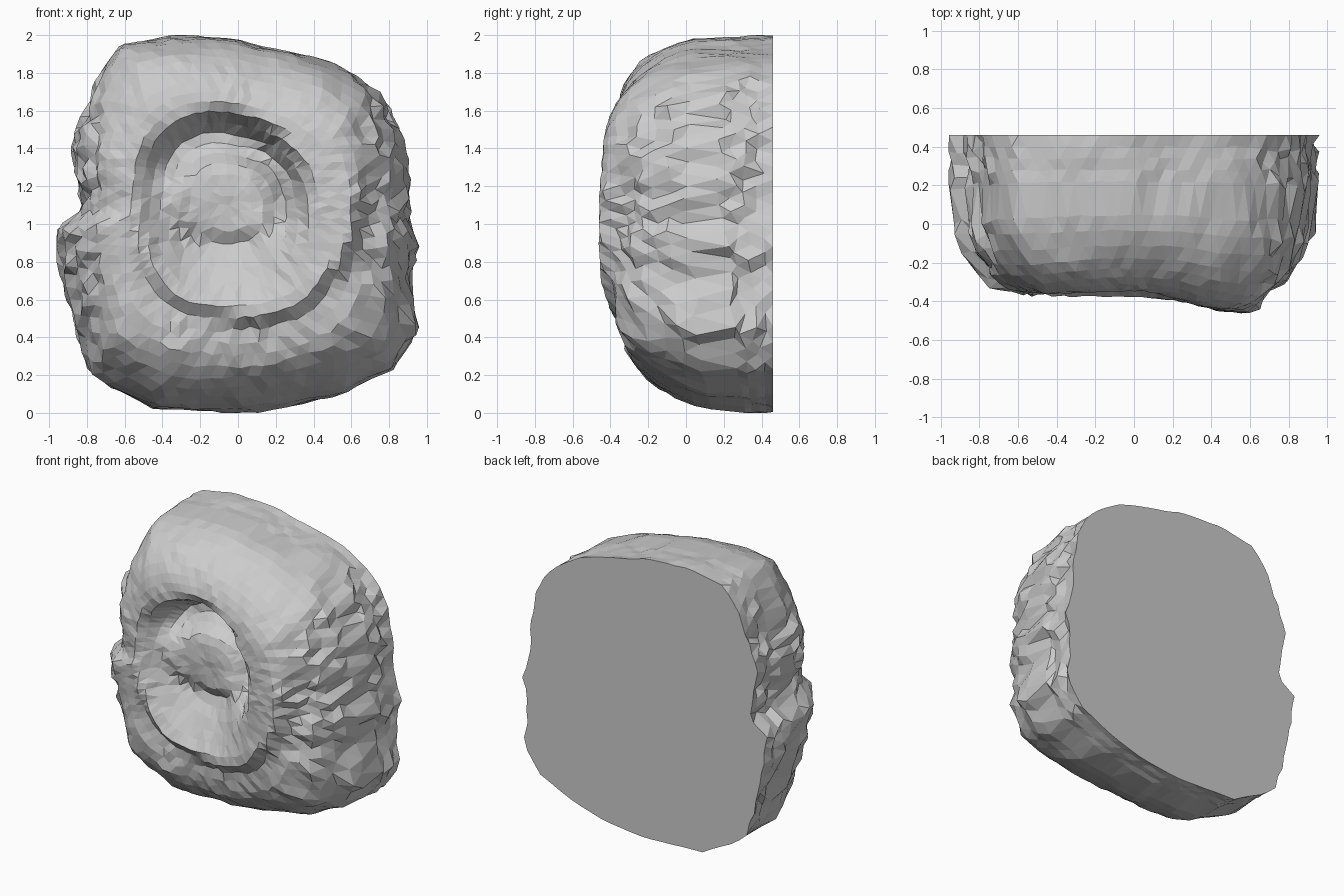
import bpy, bmesh, math, random
from mathutils import Vector, noise

if "Cube" in bpy.data.objects:
    bpy.data.objects.remove(bpy.data.objects["Cube"])

random.seed(4)
BACK = 0.46
SEG = 88
CENTRE = Vector((-0.05, 1.1))

# Front silhouette (x, z), roughly a rounded, weathered block
OUTLINE = [(0.91, 1.0), (0.96, 0.9), (0.92, 0.72), (0.93, 0.56), (0.96, 0.45), (0.83, 0.24),
           (0.6, 0.12), (0.3, 0.03), (0, 0.0), (-0.45, 0.02), (-0.65, 0.12), (-0.8, 0.22),
           (-0.87, 0.45), (-0.92, 0.7), (-0.97, 0.96), (-0.84, 1.06), (-0.85, 1.2),
           (-0.89, 1.4), (-0.81, 1.62), (-0.73, 1.8), (-0.62, 1.95), (-0.35, 2.0),
           (0, 1.98), (0.5, 1.86), (0.62, 1.79), (0.76, 1.69), (0.86, 1.5), (0.91, 1.3)]
loop = [Vector(p) - CENTRE for p in OUTLINE]


def outline_radius(a):
    """Distance from the centre to the silhouette along angle a."""
    d = Vector((math.cos(a), math.sin(a)))
    for p, q in zip(loop, loop[1:] + loop[:1]):
        e = q - p
        det = d.x * -e.y + e.x * d.y
        if abs(det) < 1e-9:
            continue
        r = (p.x * -e.y + e.x * p.y) / det
        t = (d.x * p.y - d.y * p.x) / det
        if r > 0 and -1e-6 <= t <= 1 + 1e-6:
            return r
    return 0.9


def smooth(a, b, v):
    t = max(0.0, min(1.0, (v - a) / (b - a)))
    return t * t * (3 - 2 * t)


def front_depth(x, z, inset, a):
    """Surface y of the domed front, with its step and hollow."""
    low, high = max(0, -math.sin(a)), max(0, math.sin(a))
    start = 0.1 + 0.18 * low + 0.06 * high
    width = 0.34 + 0.2 * low + 0.1 * high
    face = -0.36 - 0.09 * math.exp(-((x - 0.5) / 0.28) ** 2 - ((z - 1.15) / 0.75) ** 2)
    t = min(1, inset / width)
    y = start - (start - face) * (1 - (1 - t) ** 2.1) ** (1 / 2.1)
    # step around the lower right of the raised disc
    r = math.hypot(x - 0.03, z - 1.13)
    around = smooth(1.4, 1.15, z) * smooth(-0.7, -0.4, x)
    y += (0.04 * smooth(0.62, 0.66, r) * smooth(0.9, 0.7, r) - 0.025 * smooth(0.48, 0.6, r) * smooth(0.66, 0.62, r)) * around
    # round hollow: the floor rises gently to the lower left
    dx, dz = x + 0.1, z - 1.14
    r = math.hypot(dx / 0.47, dz / (0.46 if dz > 0 else 0.56))
    w = smooth(-0.35, 0.5, (0.45 * dx + 0.9 * dz) / max(0.01, math.hypot(dx, dz)))
    y += 0.2 * (smooth(1.04, 0.78, r) * w + smooth(1.1, 0.3, r) * (1 - w))
    # deep groove over the top and right, curling around a low inner mound
    y += 0.07 * w * math.exp(-((r - 0.7) / 0.17) ** 2)
    y -= 0.07 * smooth(1.15, 0.75, math.hypot((x + 0.08) / 0.32, (z - 1.13) / 0.22))
    return y


bm = bmesh.new()
shares = [0.01, 0.03, 0.065, 0.11, 0.16] + [0.215 + 0.06 * i for i in range(12)] + [0.94]
walls = [BACK, 0.42, 0.37, 0.32, 0.27]
rings = []
for k in range(len(walls) + len(shares)):
    ring = []
    for i in range(SEG):
        a = 2 * math.pi * (i + (0.5 if k % 2 else 0)) / SEG
        R = outline_radius(a)
        even = sum(outline_radius(a + 0.08 * j) for j in range(-4, 5)) / 9
        s = 0 if k < len(walls) else shares[k - len(walls)]
        r = (R + (even - R) * smooth(0.05, 0.4, s)) * (1 - s)
        x = CENTRE.x + r * math.cos(a)
        z = CENTRE.y + r * math.sin(a)
        # walls run from the flat back to where the dome starts
        front = front_depth(x, z, max(0, R - r), a)
        y = front if k >= len(walls) else BACK + (front - BACK) * k / len(walls)
        # chipped flanks, calmer front, top and base
        rough = 0.025 * max(smooth(0.55, 0.75, x), smooth(-0.68, -0.8, x)) * smooth(0.1, 0.4, z)
        rough = max(rough, 0.012 * smooth(0.55, 0.45, z) * smooth(0.1, 0.3, z), 0.005)
        if s > 0.75:
            rough = 0.004
        n = noise.noise(Vector((x * 4, y * 4, z * 4)))
        push = random.uniform(-1.5, 0.8) * rough + (0.02 * n - 0.005) * (1 - s)
        if k == 0:
            push *= 0.4
        x += push * math.cos(a)
        z += push * math.sin(a)
        if k:
            y += random.uniform(-1, 1) * rough + 0.015 * n * s
        ring.append(bm.verts.new((max(-0.96, min(0.96, x)), y, max(0, min(2, z)))))
    rings.append(ring)

# Triangulated skin between neighbouring rings
for k, (A, B) in enumerate(zip(rings, rings[1:])):
    for i in range(SEG):
        j = (i + 1) % SEG
        if k % 2:
            bm.faces.new((A[i], A[j], B[j]))
            bm.faces.new((A[i], B[j], B[i]))
        else:
            bm.faces.new((A[i], A[j], B[i]))
            bm.faces.new((A[j], B[j], B[i]))

# Flat sawn back and the closing fan in the hollow
bm.faces.new(rings[0])
tip = bm.verts.new((CENTRE.x, front_depth(CENTRE.x, CENTRE.y, 0.9, 0), CENTRE.y))
for i in range(SEG):
    bm.faces.new((rings[-1][i], rings[-1][(i + 1) % SEG], tip))

# Thin out the crowded triangles around the middle
bmesh.ops.remove_doubles(bm, verts=[v for ring in rings[-9:] for v in ring], dist=0.032)
bmesh.ops.recalc_face_normals(bm, faces=bm.faces)
mesh = bpy.data.meshes.new("stone_block")
bm.to_mesh(mesh)
bm.free()
stone = bpy.data.objects.new("stone_block", mesh)
bpy.context.collection.objects.link(stone)
